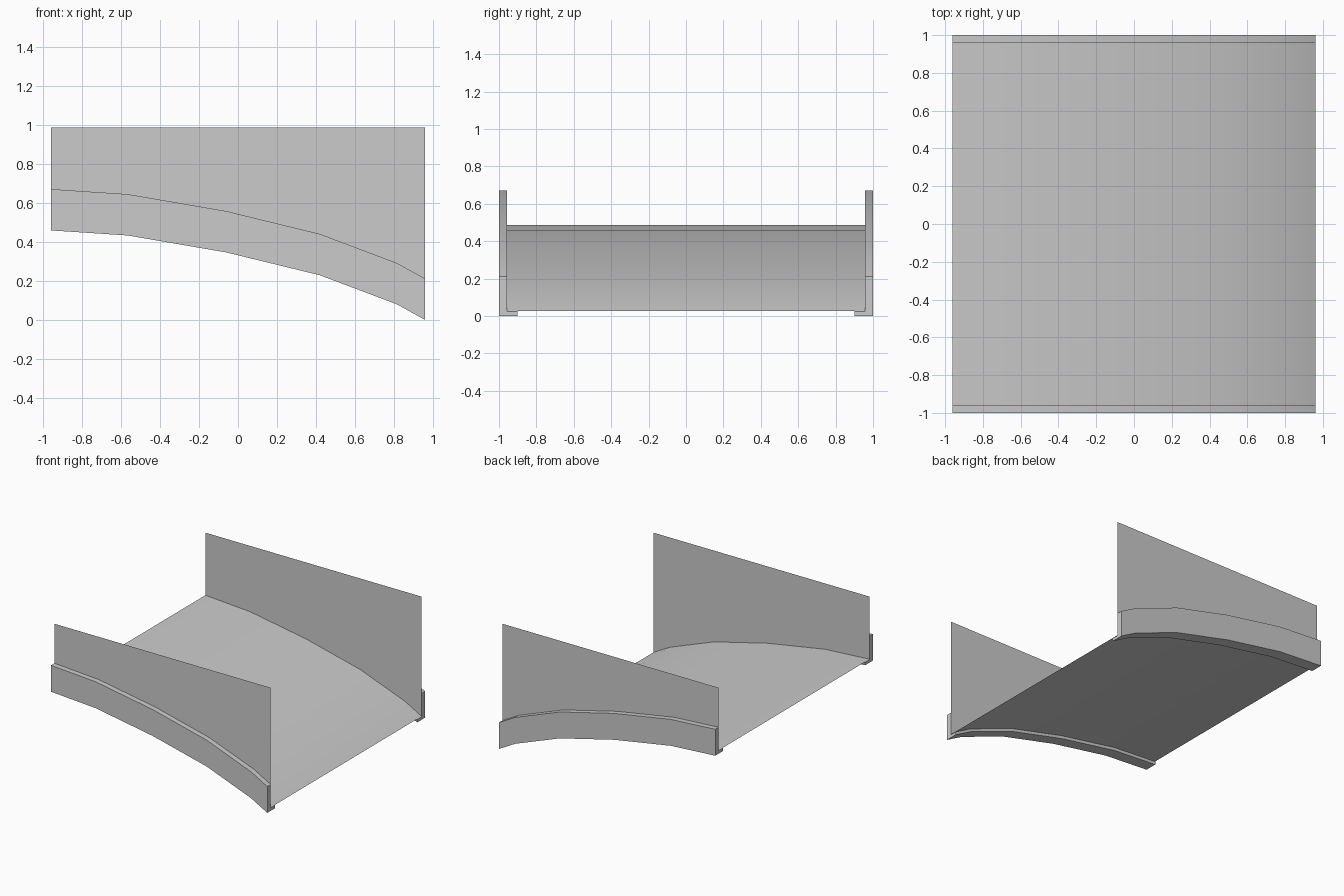
import bpy
import math

cube = bpy.data.objects.get("Cube")
if cube:
    bpy.data.objects.remove(cube, do_unlink=True)

# One plain grey for the whole bridge section
grey = bpy.data.materials.new("concrete_grey")
grey.use_nodes = True
colour = (0.6, 0.6, 0.6, 1)
grey.diffuse_color = colour
grey.node_tree.nodes["Principled BSDF"].inputs["Base Color"].default_value = colour

# Falling curve of the underside, as (x, z)
ARCH = [(-0.96, 0.459), (-0.565, 0.433), (-0.06, 0.346),
        (0.42, 0.229), (0.815, 0.08), (0.96, 0.0)]
HALF = 0.957       # inner face of the edge beams
BEAM = 0.212       # beam height
DECK = 0.027       # deck height above the underside
TOP = 0.988        # top of the side panels


def sweep(name, profile, closed=True, flat_top=None):
    """Carry a (y, z) profile along the arch; flat_top levels the last point."""
    n = len(profile)
    verts = []
    for x, z in ARCH:
        for i, (y, h) in enumerate(profile):
            level = flat_top is not None and i == n - 1
            verts.append((x, y, flat_top if level else z + h))
    faces = []
    for s in range(len(ARCH) - 1):
        for i in range(n if closed else n - 1):
            j = (i + 1) % n
            a, b = s * n, (s + 1) * n
            faces.append((a + i, b + i, b + j, a + j))
    if closed:
        last = (len(ARCH) - 1) * n
        faces.append(tuple(range(n)))
        faces.append(tuple(last + i for i in reversed(range(n))))
    mesh = bpy.data.meshes.new(name)
    mesh.from_pydata(verts, [], faces)
    mesh.materials.append(grey)
    obj = bpy.data.objects.new(name, mesh)
    bpy.context.collection.objects.link(obj)
    # Consistent outward normals, smooth along the curve
    bpy.ops.object.select_all(action='DESELECT')
    obj.select_set(True)
    bpy.context.view_layer.objects.active = obj
    if closed:
        bpy.ops.object.mode_set(mode='EDIT')
        bpy.ops.mesh.select_all(action='SELECT')
        bpy.ops.mesh.normals_make_consistent(inside=False)
        bpy.ops.object.mode_set(mode='OBJECT')
    bpy.ops.object.shade_smooth_by_angle(angle=math.radians(30))
    return obj


# Curved deck sheet, facing up
sweep("deck", [(HALF, DECK), (-HALF, DECK)][::-1], closed=False)

for side, s in (("front", -1), ("back", 1)):
    # L-shaped edge beam with a lip under the deck
    sweep(side + "_edge_beam",
          [(s, 0), (s, BEAM), (s * HALF, BEAM), (s * HALF, DECK - 0.003),
           (s * 0.9, DECK - 0.003), (s * 0.9, 0)])
    # Thin side panel rising from the beam to a level top
    panel = [(s * HALF, BEAM), (s * HALF, 0)]
    sweep(side + "_side_panel", panel, closed=False, flat_top=TOP)
